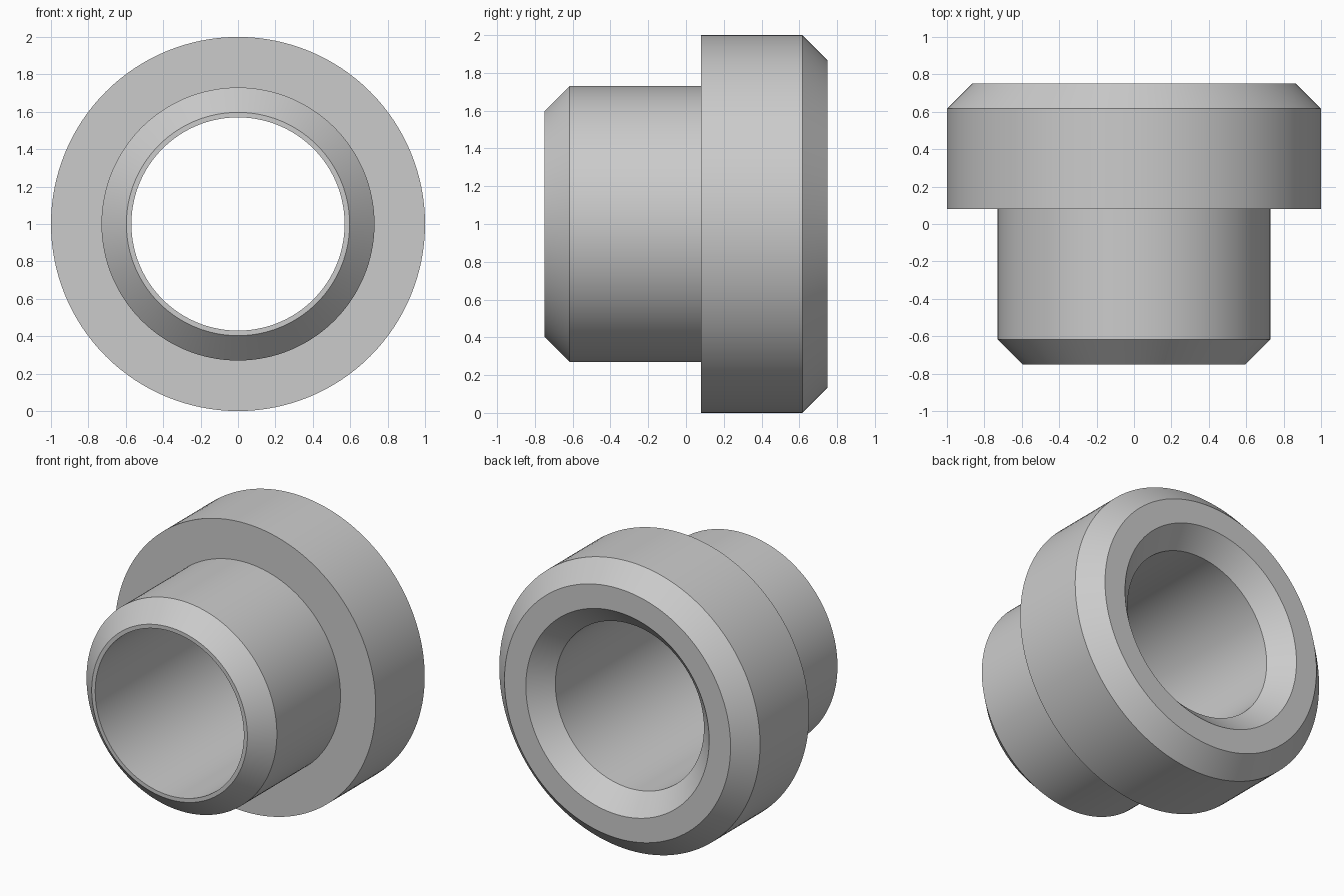
import bpy
import bmesh
import math
from mathutils import Matrix, Vector

cube = bpy.data.objects.get("Cube")
if cube:
    bpy.data.objects.remove(cube, do_unlink=True)

# Plain grey metal
grey = bpy.data.materials.new("grey metal")
grey.use_nodes = True
colour = (0.6, 0.6, 0.6, 1)
grey.diffuse_color = colour
grey.node_tree.nodes["Principled BSDF"].inputs["Base Color"].default_value = colour

# Main dimensions
SEGMENTS = 128
FRONT, BACK, STEP = -0.75, 0.75, 0.08
FLANGE, SLEEVE, BORE = 1.0, 0.73, 0.57
CHAMFER = 0.133

# Closed cross-section as (radius, y), from the front of the bore round the outside
profile = [
    (BORE, FRONT),
    (SLEEVE - CHAMFER, FRONT),
    (SLEEVE, FRONT + CHAMFER),
    (SLEEVE, STEP),
    (FLANGE, STEP),
    (FLANGE, BACK - CHAMFER),
    (FLANGE - CHAMFER, BACK),
    (BORE + CHAMFER, BACK),
    (BORE, BACK - CHAMFER),
]

# Turn the cross-section about the y axis
bm = bmesh.new()
verts = [bm.verts.new((r, y, 0)) for r, y in profile]
edges = [bm.edges.new((a, b)) for a, b in zip(verts, verts[1:] + verts[:1])]
bmesh.ops.spin(bm, geom=verts + edges, cent=(0, 0, 0), axis=(0, 1, 0),
               angle=math.tau, steps=SEGMENTS, use_merge=True)
bmesh.ops.remove_doubles(bm, verts=bm.verts[:], dist=0.0001)
bmesh.ops.recalc_face_normals(bm, faces=bm.faces[:])
bmesh.ops.transform(bm, matrix=Matrix.Translation(Vector((0, 0, FLANGE))), verts=bm.verts[:])

mesh = bpy.data.meshes.new("flanged_bushing")
bm.to_mesh(mesh)
bm.free()
mesh.materials.append(grey)
bushing = bpy.data.objects.new("flanged_bushing", mesh)
bpy.context.collection.objects.link(bushing)

# Smooth walls with crisp chamfer edges
bpy.ops.object.select_all(action="DESELECT")
bushing.select_set(True)
bpy.context.view_layer.objects.active = bushing
bpy.ops.object.shade_smooth_by_angle(angle=math.radians(30))
